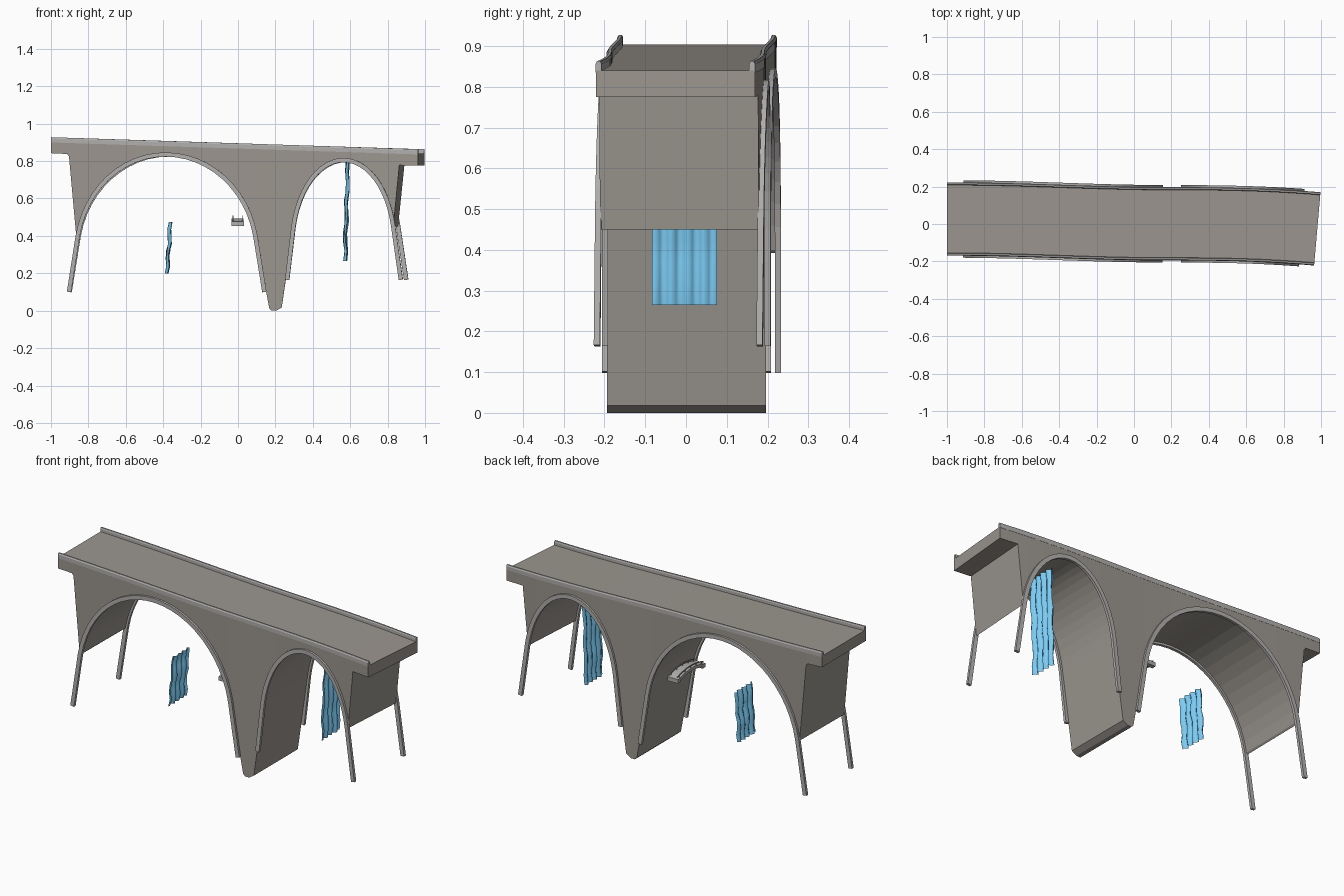
import bpy, bmesh, math, random

if "Cube" in bpy.data.objects:
    bpy.data.objects.remove(bpy.data.objects["Cube"])
random.seed(4)


def material(name, *rgb):
    m = bpy.data.materials.new(name)
    m.diffuse_color = (*rgb, 1)
    m.use_nodes = True
    m.node_tree.nodes["Principled BSDF"].inputs["Base Color"].default_value = m.diffuse_color
    return m


stone = material("dark_stone", 0.33, 0.305, 0.275)
trim = material("trim_stone", 0.44, 0.43, 0.42)
water = material("water", 0.2, 0.6, 0.9)


def top(x):
    return 0.872 - 0.0325 * x


# Gentle plan curve of the roadway: centre offset along x
def centre(x):
    if x < 0.2:
        t = (x + 1) / 1.2
        return 0.001 + 0.013 * (1 + math.cos(math.pi * max(t, 0)))
    return 0.001 - 0.029 * ((x - 0.2) / 0.8) ** 2.5


def bend(p):
    x, y, z = p
    s = (centre(x + 0.005) - centre(x - 0.005)) / 0.01
    return (x - s * y, y + centre(x), z)


def finish(name, bm, mat):
    bmesh.ops.recalc_face_normals(bm, faces=bm.faces)
    me = bpy.data.meshes.new(name)
    bm.to_mesh(me)
    bm.free()
    ob = bpy.data.objects.new(name, me)
    bpy.context.collection.objects.link(ob)
    me.materials.append(mat)
    return ob


# Bridge a row of closed cross-sections into a capped solid
def loft(name, sections, mat=trim, warp=bend):
    bm = bmesh.new()
    rows = [[bm.verts.new(warp(p)) for p in s] for s in sections]
    n = len(rows[0])
    for a, b in zip(rows, rows[1:]):
        for i in range(n):
            j = (i + 1) % n
            bm.faces.new((a[i], a[j], b[j], b[i]))
    bm.faces.new(rows[0])
    bm.faces.new(rows[-1])
    return finish(name, bm, mat)


# Half-ellipse arch from left springing to right springing
def arch(cx, cz, a, b, spring, n):
    t0 = math.asin((spring - cz) / b)
    return [(cx - a * math.cos(t), cz + b * math.sin(t))
            for t in (t0 + (math.pi - 2 * t0) * i / n for i in range(n + 1))]


big = arch(-0.38, 0.3, 0.483, 0.535, 0.40, 24)
small = arch(0.57, 0.35, 0.28, 0.455, 0.45, 24)

# Main body: underside profile runs left to right, so loft column by column
under = [(-1, 0.842), (-0.912, 0.838), (-0.902, 0.825), (-0.862, 0.392)] + big + \
        [(0.168, 0.012), (0.18, 0.0), (0.205, 0.0), (0.234, 0.018)] + small + \
        [(0.876, 0.778), (0.98, 0.775)]
W = 0.195
loft("bridge_body", [[(x, -W, z), (x, W, z), (x, W, top(x)), (x, -W, top(x))]
                     for x, z in under], stone)


# Arch rings with straight legs, on both faces
def ring(name, path, side, half=0.0115):
    secs = []
    for i, (x, z) in enumerate(path):
        x0, z0 = path[max(i - 1, 0)]
        x1, z1 = path[min(i + 1, len(path) - 1)]
        d = math.hypot(x1 - x0, z1 - z0)
        nx, nz = -(z1 - z0) / d * half, (x1 - x0) / d * half
        secs.append([(x - nx, side * 0.192, z - nz), (x + nx, side * 0.192, z + nz),
                     (x + nx, side * 0.207, z + nz), (x - nx, side * 0.207, z - nz)])
    loft(name, secs)


for side, tag in ((-1, "front"), (1, "back")):
    ring("big_arch_ring_" + tag, [(-0.902, 0.1)] + big + [(0.142, 0.1)], side)
    ring("small_arch_ring_" + tag, [(0.263, 0.165)] + small + [(0.885, 0.165)], side)
    # Parapet kerb with chamfered top
    secs = []
    for i in range(41):
        x = -1 + 1.98 * i / 40
        h = top(x)
        secs.append([(x, side * y, h + z) for y, z in
                     ((0.181, -0.005), (0.181, 0.016), (0.184, 0.023),
                      (0.192, 0.023), (0.196, 0.016), (0.196, -0.005))])
    loft("parapet_" + tag, secs)


# Small arched footbridge running along y under the big arch
def straight(p):
    return p


def lift(y):
    return 0.02 * (1 - (y / 0.115) ** 2)


def bow(name, x0, x1, z0, z1):
    ys = [-0.115 + 0.23 * i / 10 for i in range(11)]
    loft(name, [[(x0, y, z0 + lift(y)), (x1, y, z0 + lift(y)),
                 (x1, y, z1 + lift(y)), (x0, y, z1 + lift(y))] for y in ys],
         warp=straight)


def box(name, x0, x1, y0, y1, z0, z1):
    loft(name, [[(x, y0, z0), (x, y1, z0), (x, y1, z1), (x, y0, z1)]
                for x in (x0, x1)], warp=straight)


bow("footbridge_deck", -0.034, 0.03, 0.458, 0.474)
for x, tag in ((-0.027, "left"), (0.023, "right")):
    bow("footbridge_rail_" + tag, x - 0.002, x + 0.002, 0.484, 0.488)
    for i in range(5):
        y = -0.1 + 0.05 * i
        box("footbridge_post", x - 0.002, x + 0.002, y - 0.002, y + 0.002,
            0.47 + lift(y), 0.487 + lift(y))
for y, tag in ((-0.11, "front"), (0.11, "back")):
    box("footbridge_end_" + tag, -0.035, 0.031, y - 0.012, y + 0.012, 0.454, 0.476)


# Waterfalls: pleated blue sheets that ripple on the way down
def waterfall(name, xb, xt, yc, z0, z1, rows):
    bm = bmesh.new()
    cols = 16
    grid = []
    for r in range(rows + 1):
        t = r / rows
        grid.append([bm.verts.new((
            xb + (xt - xb) * t + 0.01 * math.sin(c * math.pi / 2 + 0.4)
            + 0.004 * math.sin(r * 1.9) + random.uniform(-0.003, 0.003),
            yc - 0.08 + 0.16 * c / cols,
            z0 + (z1 - z0) * t)) for c in range(cols + 1)])
    for a, b in zip(grid, grid[1:]):
        for c in range(cols):
            bm.faces.new((a[c], a[c + 1], b[c + 1], b[c]))
    ob = finish(name, bm, water)
    for p in ob.data.polygons:
        p.use_smooth = True


waterfall("left_waterfall", -0.38, -0.36, 0.0, 0.2, 0.475, 7)
waterfall("right_waterfall", 0.572, 0.588, -0.004, 0.265, 0.8, 10)
